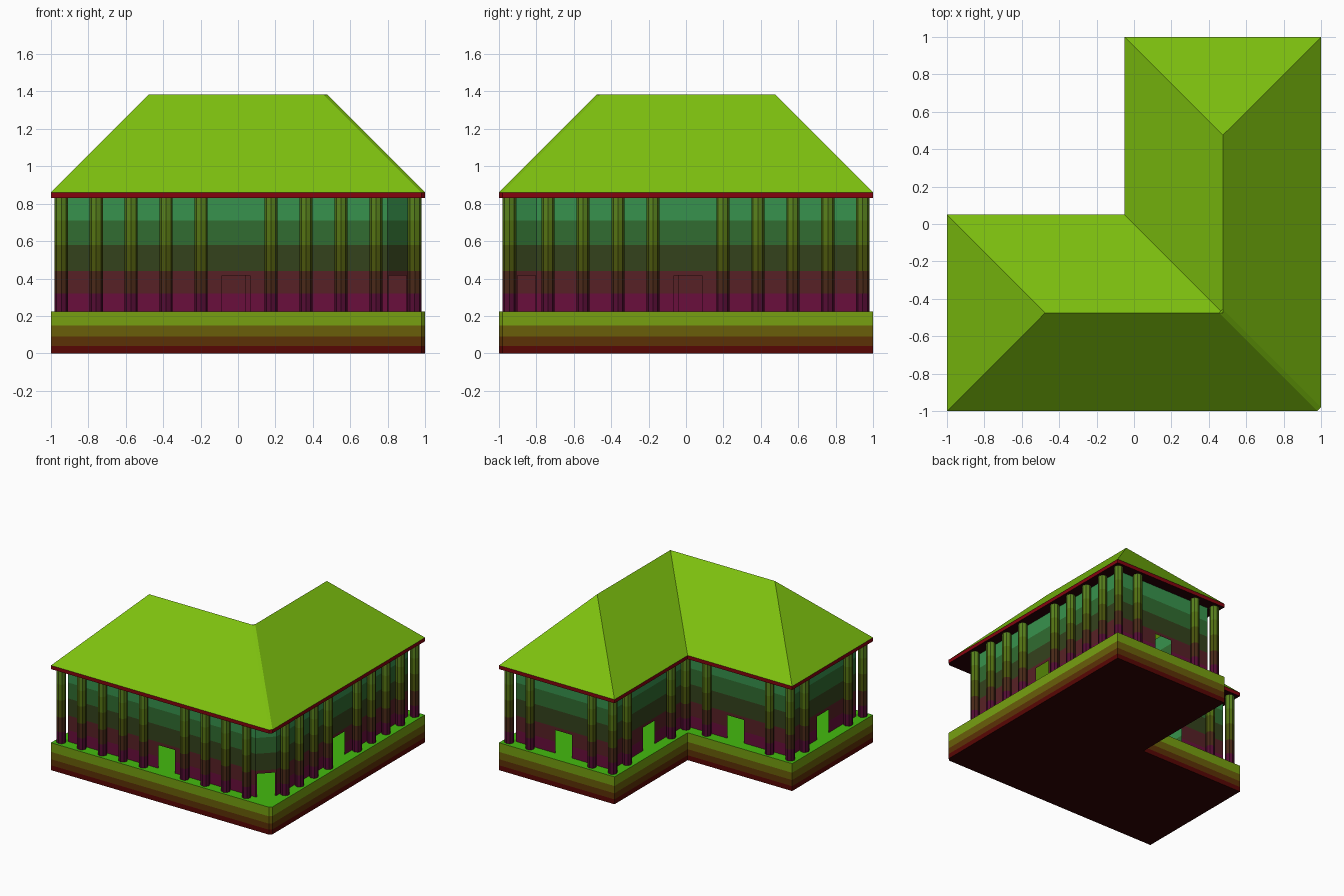
import bpy, bmesh
from mathutils import Vector

if "Cube" in bpy.data.objects:
    bpy.data.objects.remove(bpy.data.objects["Cube"])


def material(name, rgb):
    # colours are given as 0-255 screen values
    m = bpy.data.materials.new(name)
    m.diffuse_color = (*[(c / 255) ** 2.2 for c in rgb], 1)
    m.use_nodes = True
    m.node_tree.nodes["Principled BSDF"].inputs["Base Color"].default_value = m.diffuse_color
    return m


def paint(bm, me, bands):
    # bands: (lower height, material), listed from the bottom up
    for z, _ in bands[1:]:
        bmesh.ops.bisect_plane(bm, geom=bm.verts[:] + bm.edges[:] + bm.faces[:],
                               plane_co=(0, 0, z), plane_no=(0, 0, 1))
    for _, mat in bands:
        me.materials.append(mat)
    for f in bm.faces:
        z = f.calc_center_median().z
        f.material_index = max([i for i, b in enumerate(bands) if z >= b[0]], default=0)


def finish(name, bm, bands, top=None, bottom=None):
    bmesh.ops.recalc_face_normals(bm, faces=bm.faces)
    me = bpy.data.meshes.new(name)
    paint(bm, me, bands)
    for mat, sign in ((top, 1), (bottom, -1)):
        if mat:
            me.materials.append(mat)
            for f in bm.faces:
                if f.normal.z * sign > 0.9:
                    f.material_index = len(me.materials) - 1
    bm.to_mesh(me)
    bm.free()
    return add_object(name, me)


def add_object(name, me):
    ob = bpy.data.objects.new(name, me)
    bpy.context.collection.objects.link(ob)
    return ob


def l_shape(inset, cut):
    # L plan with the front right corner cut off
    o = 1 - inset
    n = 0.05 - inset
    return [(-o, -o), (o - cut, -o), (o, -o + cut), (o, o), (-n, o), (-n, n), (-o, n)]


def ring(bm, outline, z):
    return [bm.verts.new((x, y, z)) for x, y in outline]


def bridge(bm, a, b):
    for i in range(len(a)):
        j = (i + 1) % len(a)
        bm.faces.new((a[i], a[j], b[j], b[i]))


def gradient(name, heights, colours):
    return [(z, material(f"{name}_{i}", c)) for i, (z, c) in enumerate(zip(heights, colours))]


BASE_TOP, DOOR_TOP, EAVE, ROOF_Z, RIDGE_Z = 0.225, 0.415, 0.83, 0.86, 1.385
INSET = 0.09
plan = l_shape(0, 0.02)
wall_plan = l_shape(INSET, 0.112)

# Base, red at the foot and green at the top
bm = bmesh.new()
low, high = ring(bm, plan, 0), ring(bm, plan, BASE_TOP)
bridge(bm, low, high)
bm.faces.new(low)
bm.faces.new(high)
finish("base", bm,
       gradient("base", (0, 0.04, 0.09, 0.15),
                ((88, 15, 12), (92, 52, 14), (105, 95, 18), (118, 158, 24))),
       material("floor_green", (70, 185, 22)), material("underside_red", (52, 8, 8)))

# Eave: fascia and the soffit out from the walls
bm = bmesh.new()
out_low, out_high = ring(bm, plan, EAVE), ring(bm, plan, ROOF_Z)
inner = ring(bm, wall_plan, EAVE)
bridge(bm, out_low, out_high)
bridge(bm, inner, out_low)
finish("eave", bm, [(0, material("trim_red", (130, 12, 22)))],
       bottom=material("soffit_red", (45, 6, 14)))

# Hipped roof with a valley at the inner corner and a narrow strip on the cut hip
bm = bmesh.new()
ridge = [(-0.475, -0.475), (0.455, -0.475), (0.475, -0.455), (0.475, 0.475), (0.475, -0.475)]
v = ring(bm, plan, ROOF_Z) + ring(bm, ridge, RIDGE_Z)
for f in [(0, 1, 8, 7), (1, 2, 9, 8), (2, 3, 10, 9), (3, 4, 10), (4, 5, 11, 9, 10),
          (5, 6, 7, 8, 11), (8, 9, 11), (6, 0, 7)]:
    bm.faces.new([v[i] for i in f])
finish("roof", bm, [(0, material("roof_green", (125, 192, 22)))])

# Walls: one panel either side of each doorway and one above it
door_centres = [(-0.01, -0.91), (0.854, -0.854), (0.91, 0.01), (0.475, 0.91),
                (0.04, 0.425), (-0.425, -0.04), (-0.91, -0.475)]
bm = bmesh.new()
for i, centre in enumerate(door_centres):
    a, b = Vector(wall_plan[i]), Vector(wall_plan[(i + 1) % 7])
    d = (b - a).normalized()
    mid = a + d * (Vector(centre) - a).dot(d)
    half = 0.068 if i == 1 else 0.075
    p, q = mid - d * half, mid + d * half
    for s, e, z in ((a, p, BASE_TOP), (p, q, DOOR_TOP), (q, b, BASE_TOP)):
        bm.faces.new([bm.verts.new((*c, h)) for c, h in
                      ((s, z), (e, z), (e, EAVE), (s, EAVE))])
bmesh.ops.remove_doubles(bm, verts=bm.verts, dist=0.0005)
heights = (0.22, 0.32, 0.44, 0.58, 0.71)
finish("walls", bm, gradient("wall", heights, (
    (105, 22, 62), (88, 38, 42), (55, 68, 34), (52, 108, 52), (58, 145, 78))))

# Columns around the edge, left out in front of each doorway
bm = bmesh.new()
bmesh.ops.create_cone(bm, cap_ends=True, segments=8, radius1=0.035, radius2=0.035,
                      depth=EAVE - BASE_TOP)
bmesh.ops.translate(bm, verts=bm.verts, vec=(0, 0, (EAVE + BASE_TOP) / 2))
column = finish("column", bm, gradient("column", heights, (
    (85, 20, 55), (75, 45, 30), (75, 85, 20), (85, 115, 25), (90, 130, 35))))
C, N = 0.945, 0.005
runs = [((-C, -C), (0.925, -C), 10, 0), ((C, -0.925), (C, C), 10, 1),
        ((C, C), (N, C), 5, 0), ((N, C), (N, -N), 5, 0),
        ((N, -N), (-C, -N), 5, 0), ((-C, -N), (-C, -C), 5, 0)]
spots = []
for a, b, n, first in runs:
    a, b = Vector(a), Vector(b)
    points = [a.lerp(b, i / n) for i in range(first, n)]
    spots += [p for p in points if (p - (a + b) / 2).length > 0.12]
column.location = (*spots[0], 0)
for i, p in enumerate(spots[1:]):
    add_object(f"column_{i + 2}", column.data).location = (*p, 0)
